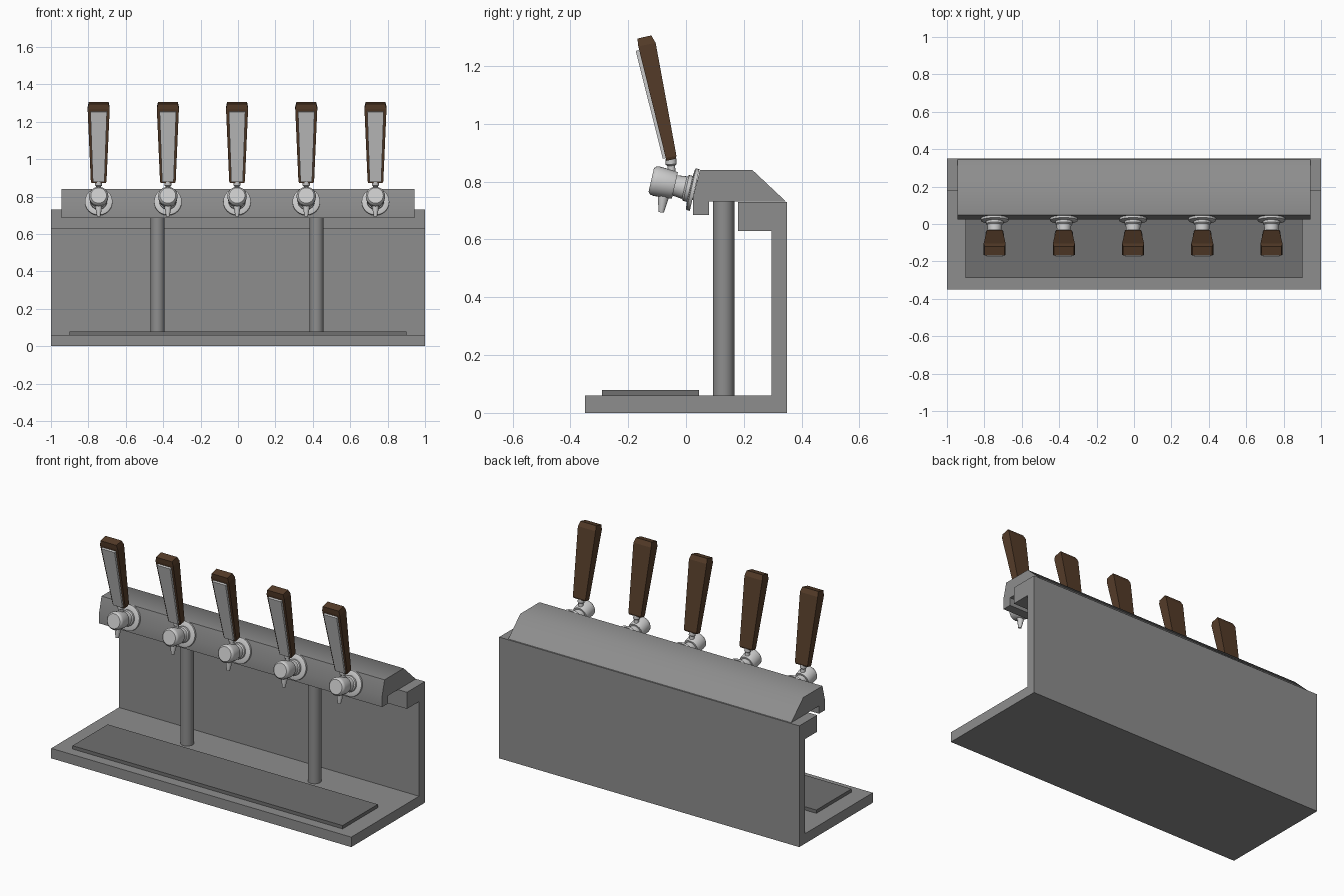
import bpy, bmesh, math
from mathutils import Vector, Matrix

if "Cube" in bpy.data.objects:
    bpy.data.objects.remove(bpy.data.objects["Cube"])


def material(name, rgb):
    m = bpy.data.materials.new(name)
    m.diffuse_color = (*rgb, 1)
    m.use_nodes = True
    m.node_tree.nodes["Principled BSDF"].inputs["Base Color"].default_value = m.diffuse_color
    return m


WOOD = material("dark_wood", (0.09, 0.045, 0.022))
STEEL = material("bright_steel", (0.62, 0.62, 0.62))
BODY = material("brushed_metal", (0.27, 0.27, 0.27))
TRAY = material("dark_metal", (0.16, 0.16, 0.16))


def finish(name, bm, mat, smooth=None):
    bmesh.ops.recalc_face_normals(bm, faces=bm.faces)
    me = bpy.data.meshes.new(name)
    bm.to_mesh(me)
    bm.free()
    me.materials.append(mat)
    ob = bpy.data.objects.new(name, me)
    bpy.context.collection.objects.link(ob)
    if smooth:
        bpy.ops.object.select_all(action='DESELECT')
        bpy.context.view_layer.objects.active = ob
        ob.select_set(True)
        bpy.ops.object.shade_smooth_by_angle(angle=math.radians(smooth))
    return ob


def skin(name, rings, mat, smooth=None):
    """Join matching closed rings of points and cap both ends."""
    bm = bmesh.new()
    loops = [[bm.verts.new(p) for p in ring] for ring in rings]
    for a, b in zip(loops, loops[1:]):
        for i in range(len(a)):
            j = (i + 1) % len(a)
            bm.faces.new((a[i], a[j], b[j], b[i]))
    bm.faces.new(loops[0])
    bm.faces.new(loops[-1])
    return finish(name, bm, mat, smooth)


def extrude_x(name, profile, half, mat, smooth=None):
    return skin(name, [[(x, y, z) for y, z in profile] for x in (-half, half)], mat, smooth)


def lathe(name, origin, axis, stations, mat, sides=24):
    """Round part: stations are (distance along axis, radius)."""
    rot = Vector(axis).to_track_quat('Z', 'Y')
    rings = []
    for t, r in stations:
        rings.append([Vector(origin) + rot @ Vector((r * math.cos(a), r * math.sin(a), t))
                      for a in (2 * math.pi * i / sides for i in range(sides))])
    return skin(name, rings, mat, 35)


def taper_box(name, x, stations, mat):
    """Tapered bar: stations are (half width, front y, front z, back y, back z)."""
    return skin(name, [[(x - w, fy, fz), (x + w, fy, fz), (x + w, by, bz), (x - w, by, bz)]
                       for w, fy, fz, by, bz in stations], mat)


# Base, back wall and top lip in one C-shaped section
extrude_x("base_and_back", [(-.35, 0), (.35, 0), (.35, .73), (.18, .73), (.18, .63),
                            (.295, .63), (.295, .06), (-.35, .06)], 1, BODY)
# Drip tray
extrude_x("drip_tray", [(-.29, .055), (.045, .055), (.045, .08), (-.29, .08)], .9, TRAY)
# Hood carrying the taps
extrude_x("tap_rail", [(.025, .685), (.08, .685), (.08, .732), (.345, .732),
                       (.23, .84), (.048, .84), (.025, .75)], .943, BODY, 60)
# Two support posts
for side, x in (("left", -.43), ("right", .42)):
    lathe(side + "_post", (x, .13, 0), (0, 0, 1), [(.05, .037), (.74, .037)], BODY, 32)

# Row of taps, each tilted upward, with the handle leaning forward
tilt = math.radians(13)
out = (0, -math.cos(tilt), math.sin(tilt))
for n in range(5):
    x = -.745 + .37 * n
    tag = "_%d" % (n + 1)
    # Flange, neck and barrel turned as one part
    lathe("tap_body" + tag, (x, .022, .773), out,
          [(-.03, .035), (-.008, .035), (-.008, .074), (.004, .074), (.007, .068),
           (.009, .046), (.022, .046), (.028, .040), (.062, .036), (.062, .046),
           (.072, .049), (.128, .052), (.138, .050), (.146, .042)], STEEL)
    lathe("spout" + tag, (x, -.075, .775), (0, -.13, -1),
          [(0, .020), (.03, .019), (.082, .009)], STEEL, 16)
    lathe("handle_stem" + tag, (x, -.048, .82), (0, -.08, 1),
          [(0, .013), (.035, .013), (.04, .019), (.06, .019)], STEEL, 16)
    # Wooden handle with a chamfered top
    taper_box("handle" + tag, x,
              [(.038, -.068, .872, -.036, .879), (.042, -.070, .882, -.033, .889),
               (.059, -.165, 1.268, -.105, 1.28), (.053, -.168, 1.295, -.120, 1.306)], WOOD)
    # Pale front plate
    taper_box("handle_plate" + tag, x,
              [(.031, -.080, .879, -.066, .882), (.044, -.174, 1.252, -.155, 1.257)], STEEL)
